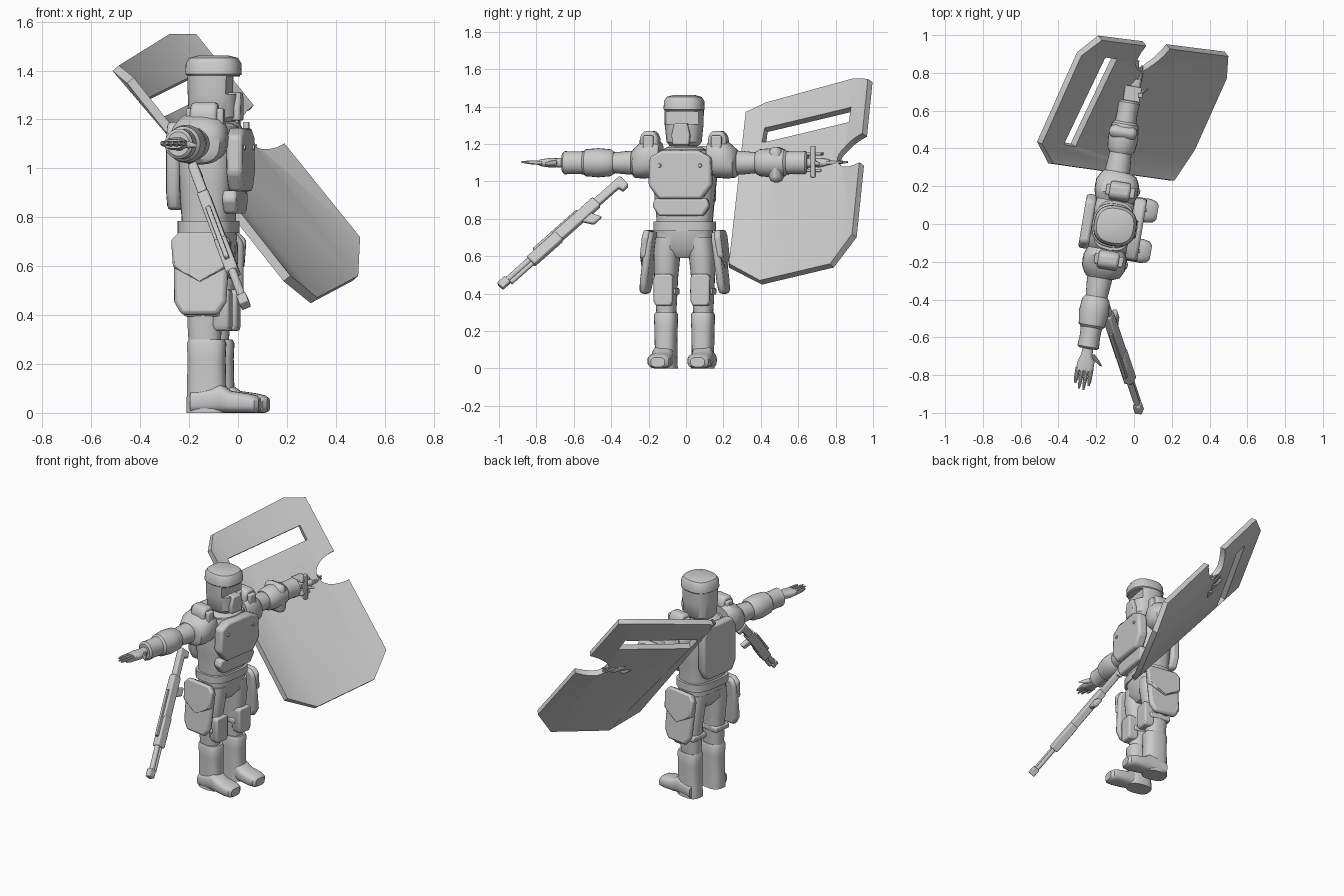
import bpy, bmesh, math
from mathutils import Matrix, Vector

if "Cube" in bpy.data.objects:
    bpy.data.objects.remove(bpy.data.objects["Cube"])

grey = bpy.data.materials.new("plain grey")
grey.use_nodes = True
grey.diffuse_color = (0.6, 0.6, 0.6, 1)
grey.node_tree.nodes["Principled BSDF"].inputs["Base Color"].default_value = (0.6, 0.6, 0.6, 1)
parts = []


def frame(origin, x, y, z):
    m = Matrix((x, y, z)).transposed().to_4x4()
    m.translation = origin
    return m


# The figure faces +x, turned slightly; its own axes are forward, left, up
BODY = Matrix.Translation((-0.1, -0.01, 0)) @ Matrix.Rotation(math.radians(-9.5), 4, "Z")
FRONT = BODY @ frame((0, 0, 0), (0, 1, 0), (0, 0, 1), (1, 0, 0))


def finish(name, bm, matrix, bevel=0):
    bm.transform(matrix)
    bmesh.ops.recalc_face_normals(bm, faces=bm.faces)
    mesh = bpy.data.meshes.new(name)
    bm.to_mesh(mesh)
    bm.free()
    mesh.materials.append(grey)
    ob = bpy.data.objects.new(name, mesh)
    bpy.context.collection.objects.link(ob)
    parts.append(ob)
    if bevel:
        mod = ob.modifiers.new("bevel", "BEVEL")
        mod.width, mod.segments, mod.limit_method = bevel, 2, "ANGLE"
    return ob


def loft(name, rings, matrix=BODY, power=2, sides=24):
    """Skin rounded sections; each ring is (height, centre x, centre y, radius x, radius y)."""
    bm = bmesh.new()
    loops = []
    for h, cx, cy, rx, ry in rings:
        loop = []
        for i in range(sides):
            a = math.tau * i / sides
            c, s = math.cos(a), math.sin(a)
            px = math.copysign(abs(c) ** (2 / power), c)
            py = math.copysign(abs(s) ** (2 / power), s)
            loop.append(bm.verts.new((cx + rx * px, cy + ry * py, h)))
        loops.append(loop)
    for lo, hi in zip(loops, loops[1:]):
        for i in range(sides):
            j = (i + 1) % sides
            bm.faces.new((lo[i], lo[j], hi[j], hi[i]))
    bm.faces.new(loops[0])
    bm.faces.new(loops[-1])
    return finish(name, bm, matrix)


def prism(name, pts, matrix, z0, z1, bevel=0.008):
    bm = bmesh.new()
    face = bm.faces.new([bm.verts.new((x, y, z0)) for x, y in pts])
    top = bmesh.ops.extrude_face_region(bm, geom=[face])["geom"]
    bmesh.ops.translate(bm, vec=(0, 0, z1 - z0), verts=[v for v in top if isinstance(v, bmesh.types.BMVert)])
    return finish(name, bm, matrix, bevel)


def box(name, lo, hi, matrix=BODY, bevel=0.008):
    pts = [(lo[0], lo[1]), (hi[0], lo[1]), (hi[0], hi[1]), (lo[0], hi[1])]
    return prism(name, pts, matrix, lo[2], hi[2], bevel)


def both(half):
    return half + [(-x, y) for x, y in reversed(half)]


def apply_all(ob):
    bpy.context.view_layer.objects.active = ob
    for mod in list(ob.modifiers):
        bpy.ops.object.modifier_apply(modifier=mod.name)


def cut(ob, cutter):
    mod = ob.modifiers.new("cut", "BOOLEAN")
    mod.object, mod.solver = cutter, "EXACT"
    apply_all(ob)
    parts.remove(cutter)
    bpy.data.objects.remove(cutter)


# Head
helmet = loft("helmet", [(1.19, 0, 0, .085, .075), (1.21, 0, 0, .1, .092), (1.3, 0, 0, .104, .102),
                         (1.38, 0, 0, .106, .104), (1.385, 0, 0, .114, .108), (1.43, 0, 0, .112, .106),
                         (1.452, 0, 0, .098, .092), (1.462, 0, 0, .06, .058)], power=2.5, sides=36)
cut(helmet, box("visor_cutter", (.065, -.088, 1.305), (.2, .088, 1.375), bevel=0))
prism("face_mask", both([(.045, 1.195), (.05, 1.25), (.035, 1.31)]), FRONT, .06, .118)
loft("neck", [(1.1, -.01, 0, .075, .08), (1.22, 0, 0, .065, .065)])
loft("collar", [(1.13, -.01, 0, .125, .13), (1.17, -.01, 0, .11, .115), (1.185, -.01, 0, .085, .09)], power=2.5)

# Torso
loft("torso", [(.7, -.02, 0, .105, .15), (.8, -.02, 0, .105, .15), (.92, -.02, 0, .115, .16),
               (1.05, -.02, 0, .125, .175), (1.12, -.02, 0, .12, .165), (1.165, -.01, 0, .1, .13)], power=3)
prism("chest_plate", both([(.1, 1.165), (.165, 1.13), (.172, .98), (.115, .905)]), FRONT, .08, .145, .015)
prism("belly_plate", both([(.14, .91), (.155, .87), (.12, .815)]), FRONT, .06, .118, .012)
prism("back_plate", both([(.11, 1.19), (.145, 1.13), (.145, .9), (.11, .83)]), FRONT, -.175, -.12, .015)
loft("belt", [(.735, -.02, 0, .12, .165), (.785, -.02, 0, .12, .165)], power=3)
loft("pelvis", [(.59, -.015, 0, .06, .06), (.64, -.015, 0, .1, .135), (.74, -.015, 0, .108, .15)], power=2.6)
for y in (-.11, .11):
    loft("chest_rivet", [(.14, y, 1.085, .012, .012), (.152, y, 1.085, .009, .009)], FRONT, sides=12)

# Arms, legs and armour, one pass for each side
for s, side in ((1, "left"), (-1, "right")):
    # Arm sections run outward; ring x is forward, ring y is up
    ARM = BODY @ frame((-.035, 0, 1.1), (1, 0, 0), (0, 0, 1), (0, s, 0))
    loft(side + "_shoulder", [(.13, .01, .02, .1, .09), (.17, .01, .025, .115, .105), (.23, .01, .015, .115, .1),
                              (.27, .01, 0, .095, .08), (.285, 0, 0, .07, .065)], ARM, 2.5)
    loft(side + "_upper_arm", [(.2, 0, 0, .065, .065), (.3, 0, 0, .066, .064), (.42, 0, 0, .055, .052)], ARM)
    loft(side + "_forearm_guard", [(.385, 0, 0, .06, .06), (.405, 0, 0, .074, .072), (.47, 0, 0, .08, .078),
                                   (.54, 0, 0, .07, .072), (.555, 0, 0, .055, .058)], ARM)
    loft(side + "_forearm", [(.5, 0, 0, .06, .064), (.6, 0, 0, .054, .06), (.655, 0, 0, .058, .062),
                             (.665, 0, 0, .045, .05)], ARM)
    loft(side + "_hand", [(.65, 0, 0, .028, .028), (.7, 0, 0, .03, .024), (.73, .003, 0, .044, .026),
                          (.785, 0, 0, .046, .018)], ARM, 2.5)
    for i in range(4):
        x, tip = .036 - .024 * i, (.86, .885, .88, .855)[i]
        loft(side + "_finger", [(.77, x, 0, .012, .013), (.83, x, .002, .011, .011), (tip, x, .004, .005, .005)],
             ARM, sides=10)
    loft(side + "_thumb", [(.69, .025, 0, .017, .017), (.72, .055, -.004, .017, .014), (.745, .085, -.006, .006, .006)],
         ARM, sides=12)
    # Rounded strap block over the shoulder
    prism(side + "_shoulder_strap", both([(.05, 1.13), (.05, 1.235), (.028, 1.27)]),
          FRONT @ Matrix.Translation((s * .185, 0, 0)), -.06, .05, .015)
    box(side + "_shoulder_clasp", (-.08, s * .185 - .028, 1.17), (.075, s * .185 + .028, 1.245))

    # Leg
    y = s * .1
    loft(side + "_leg", [(.27, -.02, y, .065, .05), (.36, -.02, y, .07, .056), (.48, -.015, y, .08, .062),
                         (.62, -.015, s * .095, .1, .07), (.7, -.015, s * .085, .1, .07)], power=2.4)
    prism(side + "_knee_pad", both([(.04, .335), (.052, .36), (.052, .49), (.04, .505)]),
          FRONT @ Matrix.Translation((y, 0, 0)), .02, .088, .012)
    box(side + "_knee_strap", (-.098, y - .06, .395), (.05, y + .06, .43))
    loft(side + "_boot_shaft", [(.0, -.012, y, .082, .06), (.1, -.012, y, .08, .057), (.22, -.012, y, .077, .06),
                                (.285, -.012, y, .08, .062), (.3, -.012, y, .072, .056)], power=2.8)
    FOOT = BODY @ frame((0, s * .108, 0), (0, 1, 0), (0, 0, 1), (1, 0, 0))
    loft(side + "_boot_foot", [(-.07, 0, .045, .058, .045), (.05, 0, .06, .058, .06), (.09, 0, .045, .06, .045),
                               (.16, 0, .04, .064, .04), (.195, 0, .036, .056, .036), (.21, 0, .034, .038, .026)],
         FOOT, 2.8)

    # Flared hip guard with an overlapping upper plate
    GUARD = BODY @ Matrix.Translation((0, s * .155, .73)) @ Matrix.Rotation(math.radians(s * 7), 4, "X") \
        @ frame((-.02, 0, 0), (1, 0, 0), (0, 0, 1), (0, s, 0))
    prism(side + "_hip_guard", both([(.075, -.335), (.108, -.28), (.115, -.04), (.09, .0)]), GUARD, 0, .04, .016)
    prism(side + "_hip_plate", both([(0, -.2), (.112, -.14), (.122, -.03), (.09, .005)]), GUARD, .02, .055, .014)

# Folded shield: two side wings bent toward the arm
corners = [(-.44, .32, 1.36), (-.5, .43, 1.41), (-.29, .9, 1.54), (-.18, .985, 1.54),
           (.49, .9, .71), (.48, .78, .55), (.31, .4, .46), (.2, .23, .55)]
bm = bmesh.new()
v = [bm.verts.new(c) for c in corners]
for f in ((0, 1, 6, 7), (1, 2, 5, 6), (2, 3, 4, 5)):
    bm.faces.new([v[i] for i in f])
shield = finish("shield", bm, Matrix())
solid = shield.modifiers.new("thickness", "SOLIDIFY")
solid.thickness, solid.offset, solid.use_even_offset = .036, 0, True
apply_all(shield)
across = Vector((.42, .88, .21)).normalized()
along = Vector((-.62, .087, .78))
along = (along - across * along.dot(across)).normalized()
normal = across.cross(along)
SHIELD = frame(normal * .291, across, along, normal)
cut(shield, box("slot_cutter", (.485, 1.18, -.3), (1.01, 1.28, .3), SHIELD, 0))
cut(shield, loft("notch_cutter", [(-.3, 1.12, .945, .155, .1), (.3, 1.12, .945, .155, .1)], SHIELD))
edge = shield.modifiers.new("bevel", "BEVEL")
edge.width, edge.limit_method, edge.angle_limit = .005, "ANGLE", math.radians(50)

# Grip brackets at the left wrist
GRIP = BODY @ frame((-.03, .7, 1.1), (1, 0, 0), (0, 1, 0), (0, 0, 1))
box("shield_grip", (.035, -.01, -.08), (.06, .015, .09), GRIP, .005)
for z in (-.05, .04):
    box("shield_bracket", (-.04, -.035, z), (.05, .045, z + .016), GRIP, .004)
box("arm_strap", (-.085, -.24, -.105), (.065, -.17, .085), GRIP, .03)

# Long gun hanging at the right side: z runs to the muzzle, x is its underside
muzzle = Vector((.242, -.726, -.645)).normalized()
under = Vector((.3, .66, -.62))
under = (under - muzzle * under.dot(muzzle)).normalized()
GUN = frame((-.18, -.355, 1.0), under, muzzle.cross(under), muzzle)
SIDE = GUN @ frame((0, 0, 0), (0, 0, 1), (1, 0, 0), (0, 1, 0))
prism("gun_stock", [(-.02, -.02), (.2, -.02), (.2, .025), (.03, .025), (.025, .055), (-.02, .05)], SIDE, -.02, .02)
box("gun_receiver", (-.03, -.024, .17), (.032, .024, .47), GUN)
prism("gun_grip", [(.24, .02), (.31, .02), (.27, .085), (.21, .085)], SIDE, -.015, .015)
box("gun_handguard", (-.026, -.026, .45), (.036, .026, .66), GUN)
box("gun_top_rail", (-.042, -.01, .28), (-.02, .01, .6), GUN, .003)
loft("gun_barrel", [(.6, -.006, 0, .017, .017), (.86, -.006, 0, .016, .016)], GUN, sides=16)
loft("gun_tube", [(.6, .018, 0, .013, .013), (.82, .018, 0, .013, .013)], GUN, sides=16)
box("gun_muzzle", (-.028, -.02, .82), (.016, .02, .875), GUN, .005)

# Smooth shading with sharp creases kept
bpy.ops.object.select_all(action="DESELECT")
for ob in parts:
    ob.select_set(True)
bpy.context.view_layer.objects.active = parts[0]
bpy.ops.object.shade_smooth_by_angle(angle=math.radians(35))
